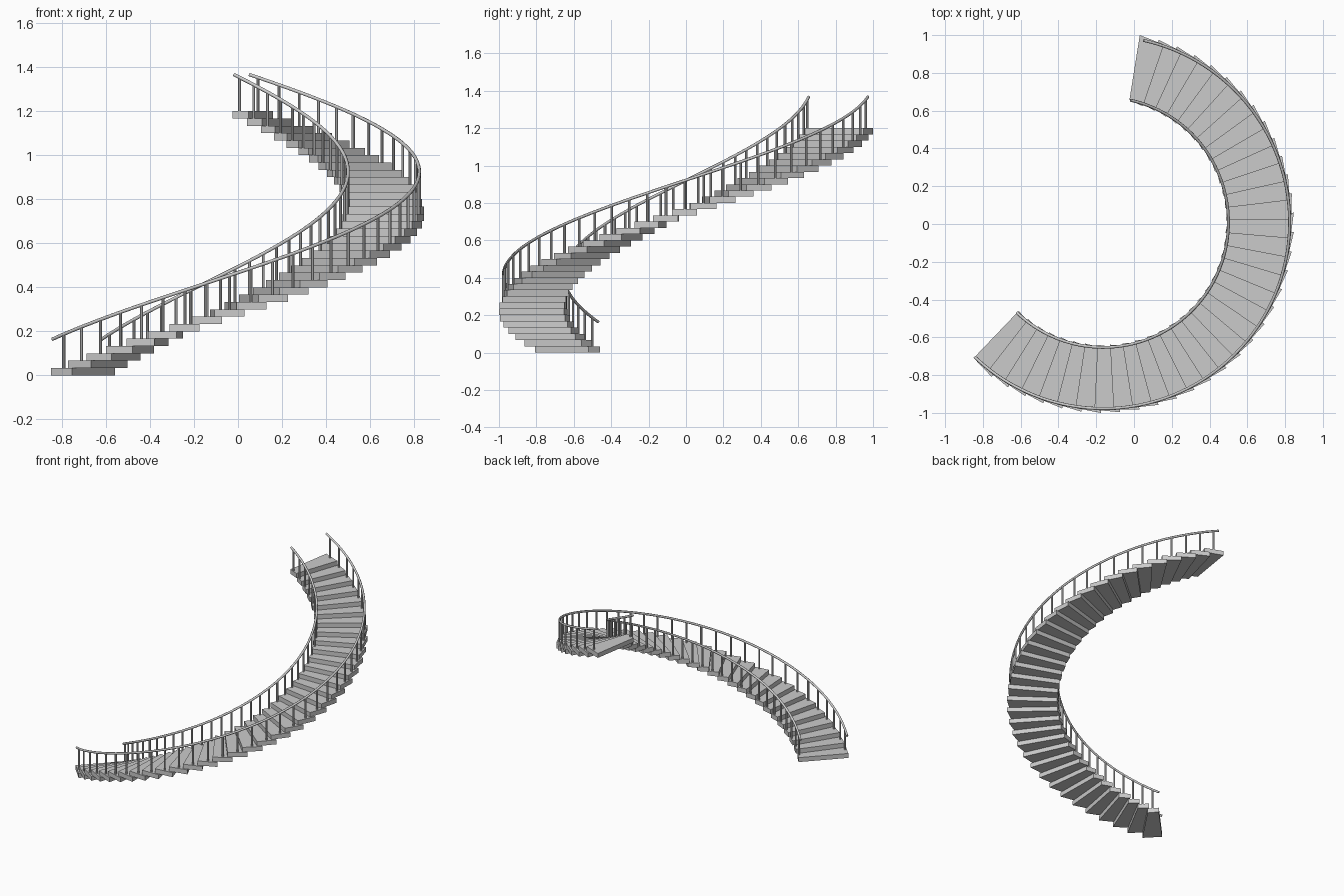
import bpy, bmesh
from math import radians, cos, sin
from mathutils import Matrix, Vector

if "Cube" in bpy.data.objects:
    bpy.data.objects.remove(bpy.data.objects["Cube"])

CX, CY = -0.162, 0.009        # centre of the spiral
STEPS, RISE, TURN = 36, 1.2 / 36, 5.854
START = -133.7
R_IN, R_OUT = 0.662, 0.986    # handrail radii


def polar(r, deg, z):
    a = radians(deg)
    return Vector((CX + r * cos(a), CY + r * sin(a), z))


def add_mesh(name, bm):
    bmesh.ops.recalc_face_normals(bm, faces=bm.faces)
    me = bpy.data.meshes.new(name)
    bm.to_mesh(me)
    bm.free()
    ob = bpy.data.objects.new(name, me)
    bpy.context.collection.objects.link(ob)
    return ob


def rail_z(deg):
    return 0.164 + (deg - START) * RISE / TURN


# wedge treads, each overlapping the one below it
corners = [(0.649, 0), (0.994, 0), (1.0094, 7.8), (0.6615, 6.8)]
bm = bmesh.new()
for i in range(STEPS):
    a = START + i * TURN
    low = [bm.verts.new(polar(r, a + d, i * RISE)) for r, d in corners]
    top = [bm.verts.new(polar(r, a + d, (i + 1) * RISE)) for r, d in corners]
    bm.faces.new(low[::-1])
    bm.faces.new(top)
    for k in range(4):
        n = (k + 1) % 4
        bm.faces.new((low[k], low[n], top[n], top[k]))
add_mesh("treads", bm)

for side, radius in (("inner", R_IN), ("outer", R_OUT)):
    # one baluster in the middle of every tread
    bm = bmesh.new()
    for i in range(STEPS):
        a = START + 4.0 + i * TURN
        z0, z1 = (i + 1) * RISE - 0.002, rail_z(a)
        m = Matrix.Translation(polar(radius, a, (z0 + z1) / 2)) @ Matrix.Rotation(radians(a), 4, 'Z')
        bmesh.ops.create_cone(bm, cap_ends=True, segments=8, radius1=0.007,
                              radius2=0.007, depth=z1 - z0, matrix=m)
    add_mesh(side + "_balusters", bm)

    # helical handrail
    cu = bpy.data.curves.new(side + "_handrail", 'CURVE')
    cu.dimensions = '3D'
    cu.bevel_depth = 0.008
    cu.bevel_resolution = 2
    cu.use_fill_caps = True
    sp = cu.splines.new('POLY')
    n = 108
    sp.points.add(n)
    for k in range(n + 1):
        a = START + 211.2 * k / n
        sp.points[k].co = (*polar(radius, a, rail_z(a)), 1)
    ob = bpy.data.objects.new(side + "_handrail", cu)
    bpy.context.collection.objects.link(ob)
